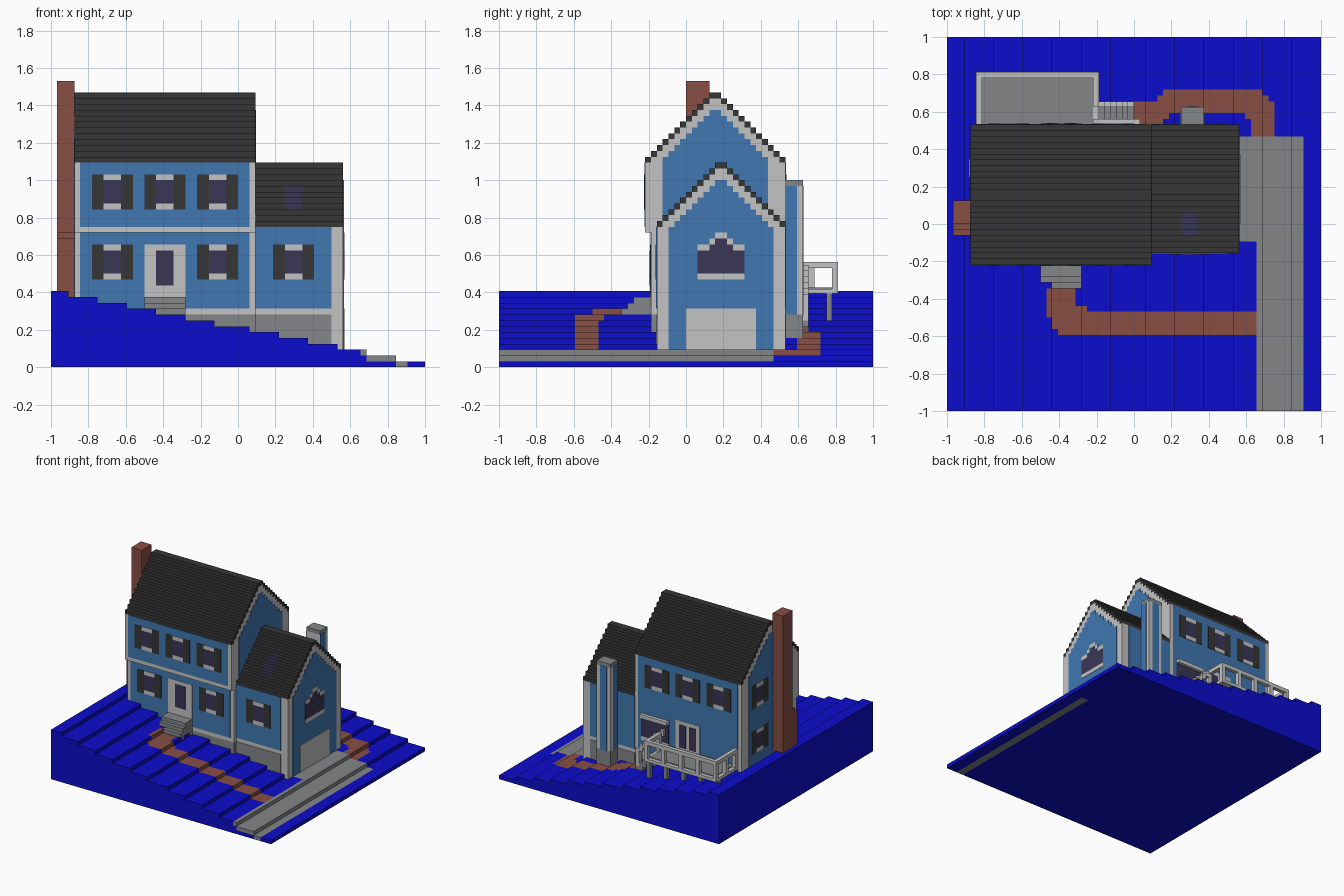
import bpy, bmesh
from mathutils import Matrix, Vector

if "Cube" in bpy.data.objects:
    bpy.data.objects.remove(bpy.data.objects["Cube"])

V = 1 / 32            # one block; all sizes below are in blocks


def lin(c):
    c /= 255
    return c / 12.92 if c <= 0.04045 else ((c + 0.055) / 1.055) ** 2.4


def material(name, *rgb):
    m = bpy.data.materials.new(name)
    col = [lin(c) for c in rgb] + [1]
    m.use_nodes = True
    m.diffuse_color = col
    m.node_tree.nodes["Principled BSDF"].inputs["Base Color"].default_value = col
    return m


MATS = {
    "lawn": material("lawn_blue", 12, 12, 204),
    "siding": material("siding_blue", 65, 119, 178),
    "trim": material("trim_white", 196, 196, 196),
    "roof": material("roof_charcoal", 54, 54, 54),
    "stone": material("stone_grey", 132, 134, 136),
    "brick": material("brick_red", 136, 78, 68),
    "glass": material("glass_purple", 58, 54, 86),
}
KEYS = list(MATS)
parts = {}


def part(name):
    return parts.setdefault(name, bmesh.new())


def box(name, mat, x0, x1, y0, y1, z0, z1):
    lo, hi = Vector((x0, y0, z0)), Vector((x1, y1, z1))
    mtx = Matrix.Translation((lo + hi) / 2 * V) @ Matrix.Diagonal([*((hi - lo) * V), 1])
    verts = bmesh.ops.create_cube(part(name), size=1, matrix=mtx)["verts"]
    for f in {f for v in verts for f in v.link_faces}:
        f.material_index = KEYS.index(mat)


def gable(name, mat, x0, x1, y0, y1, zb, ze):
    """Stepped gable profile rising one block per column, extruded along x."""
    n = (y1 - y0) // 2
    left = [(y0, zb)]
    for i in range(n):
        left += [(y0 + i, ze + i), (y0 + i + 1, ze + i)]
    right = [(y0 + y1 - y, z) for y, z in reversed(left[:-1])]
    bm = part(name)
    face = bm.faces.new([bm.verts.new((x0 * V, y * V, z * V)) for y, z in left[:-1] + right])
    ext = bmesh.ops.extrude_face_region(bm, geom=[face], use_keep_orig=True)["geom"]
    verts = [g for g in ext if isinstance(g, bmesh.types.BMVert)]
    bmesh.ops.translate(bm, verts=verts, vec=((x1 - x0) * V, 0, 0))
    for f in {face} | {f for v in verts for f in v.link_faces}:
        f.material_index = KEYS.index(mat)


# Wall planes: axis, position, outward sign
WALLS = {"front_upper": ("y", -7, -1), "front_lower": ("y", -6, -1), "wing_front": ("y", -5, -1),
         "back": ("y", 17, 1), "left": ("x", -28, -1), "wing_end": ("x", 18, 1),
         "bay_back": ("y", 20, 1), "bay_left": ("x", 8, -1), "bay_right": ("x", 12, 1)}


def plate(name, mat, wall, a0, a1, z0, z1, t=0.2):
    axis, p, s = WALLS[wall]
    d = sorted((p, p + s * t))
    if axis == "y":
        box(name, mat, a0, a1, *d, z0, z1)
    else:
        box(name, mat, *d, a0, a1, z0, z1)


def shuttered_window(wall, a, z):
    n = "shuttered_windows"
    for s in (a, a + 5):
        plate(n, "roof", wall, s, s + 2, z, z + 6)
    plate(n, "glass", wall, a + 2, a + 5, z + 1, z + 5)
    for s in (z, z + 5):
        plate(n, "trim", wall, a + 2, a + 5, s, s + 1)


def stepped_roof(name, x0, x1, y0, y1, z, sky=None):
    for i in range((y1 - y0) // 2):
        for y in (y0 + i, y1 - i - 1):
            if sky and sky[2] <= y < sky[3]:
                cuts = [(x0, sky[0], "roof"), (sky[0], sky[1], "glass"), (sky[1], x1, "roof")]
            else:
                cuts = [(x0, x1, "roof")]
            for a, b, m in cuts:
                box(name, m, a, b, y, y + 1, z + i, z + i + 1)


# Terraced ground with paving in the top layer
EDGES = [-32, -29, -24, -19, -14, -9, -4, 2, 7, 12, 17, 22, 27, 32]


def paving(x, y):
    if (21 <= x < 29 and y < 15) or (18 <= x < 21 and -3 <= y < 15):
        return "stone"
    front_low = {-15: -16, -14: -18}.get(x, -19)
    if -15 <= x < 21 and front_low <= y < (-11 if x < -10 else -14 if x < -8 else -15):
        return "brick"
    top = 21 if x < 4 else 22 if x < 5 else 23 if x < 22 else 22 if x < 23 else 21
    low = 17 if x < 5 else 18 if x < 6 else 19 if x < 19 else 18 if x < 20 else 15
    return "brick" if 0 <= x < 24 and low <= y < top else "lawn"


def runs(x):
    out = []
    for y in range(-32, 32):
        m = paving(x, y)
        if out and out[-1][2] == m:
            out[-1][1] = y + 1
        else:
            out.append([y, y + 1, m])
    return out


for k, (a, b) in enumerate(zip(EDGES, EDGES[1:])):
    h = 13 - k
    if h > 1:
        box("ground", "lawn", a, b, -32, 32, 0, h - 1)
    x = a
    while x < b:
        e = x + 1
        while e < b and runs(e) == runs(x):
            e += 1
        for y0, y1, m in runs(x):
            box("ground", m, x, e, y0, y1, h - 1, h)
        x = e

# Main house: foundation, lower storey, overhanging upper storey, roof
box("main_foundation", "stone", -28, 3, -6, 17, 3, 9)
box("main_lower_walls", "trim", -28, 3, -6, 17, 9, 23)
gable("main_upper_walls", "trim", -28, 3, -7, 17, 23, 35)
stepped_roof("main_roof", -28, 3, -7, 17, 35)
plate("main_siding", "siding", "front_lower", -27, 2, 10, 23, 0.1)
plate("main_siding", "siding", "front_upper", -27, 2, 24, 35, 0.1)
plate("main_siding", "siding", "back", -27, 2, 10, 35, 0.1)
gable("main_siding", "siding", -28.1, -28, -4, 14, 10, 36)
gable("main_siding", "siding", 3, 3.1, -4, 14, 24, 36)

# Garage wing
gable("wing_walls", "trim", 3, 18, -5, 17, 3, 24)
stepped_roof("wing_roof", 3, 18, -5, 17, 24, sky=(8, 11, -2, 2))
gable("wing_siding", "siding", 18, 18.1, -3, 15, 3, 24)
for w in ("wing_front", "back"):
    plate("wing_siding", "siding", w, 3, 16, 10, 24, 0.1)
    plate("wing_foundation", "stone", w, 3, 16, 3, 9, 0.1)
plate("garage_door", "trim", "wing_end", 0, 12, 3, 10)

# Arched window over the garage door
for a0, a1, z0, z1, m in [(2, 10, 15, 16, "trim"), (2, 10, 16, 20, "glass"), (4, 8, 20, 21, "glass"),
                          (5, 7, 21, 22, "glass"), (2, 4, 20, 21, "trim"), (8, 10, 20, 21, "trim"),
                          (4, 5, 21, 22, "trim"), (7, 8, 21, 22, "trim"), (5, 7, 22, 23, "trim")]:
    plate("arched_window", m, "wing_end", a0, a1, z0, z1)

# Shuttered windows
for x in (-25, -16, -7):
    shuttered_window("front_upper", x, 27)
    shuttered_window("back", x, 27)
for x in (-25, -7):
    shuttered_window("front_lower", x, 15)
shuttered_window("wing_front", 6, 15)
for z in (15, 27):
    shuttered_window("left", 6, z)

# Front door and steps
plate("front_door", "trim", "front_lower", -16, -9, 10, 21)
plate("front_door", "glass", "front_lower", -14, -11, 14, 20, 0.28)
for y, z in ((-9, 12), (-10, 11), (-11, 10)):
    box("front_steps", "stone", -16, -9, y, -6 if z == 12 else y + 1, 8, z)

# Back door and kitchen window
plate("back_door", "trim", "back", -16, -9, 13, 21)
for x in (-15, -12):
    plate("back_door", "glass", "back", x, x + 2, 14, 20, 0.28)
plate("kitchen_window", "glass", "back", -7, 1, 14, 19)
plate("kitchen_window", "trim", "back", -7, 1, 13, 14)
plate("kitchen_window", "trim", "back", -7, 1, 19, 20, 1)

# Brick chimney with stepped shoulder
for y0, y1, z in ((0, 4, 49), (-1, 0, 23), (-2, -1, 22)):
    box("chimney", "brick", -31, -28, y0, y1, 8, z)

# Flue bay behind the wing
box("flue_bay", "stone", 8, 12, 17, 20, 3, 9)
box("flue_bay", "trim", 8, 12, 17, 20, 9, 31)
box("flue_bay", "stone", 8, 12, 17, 20, 31, 32)
plate("flue_bay", "siding", "bay_back", 9, 11, 9, 31, 0.1)
for w in ("bay_left", "bay_right"):
    plate("flue_bay", "siding", w, 17, 19, 9, 31, 0.1)

# Deck with railing and supports
box("deck_floor", "trim", -27, -6, 17, 26, 12.6, 13.4)
box("deck_floor", "stone", -26, -7, 17, 25, 13.4, 13.6)
for r in ((-27, -6, 25, 26), (-27, -26, 17, 25), (-7, -6, 20, 25)):
    box("deck_railing", "trim", *r, 17, 18)
for x in (-27, -22, -17, -12, -7):
    box("deck_railing", "trim", x, x + 1, 25, 26, 13.4, 17)
    box("deck_supports", "stone", x, x + 1, 24, 25, 7, 12.6)
for x, y in ((-27, 17), (-27, 21), (-7, 20)):
    box("deck_railing", "trim", x, x + 1, y, y + 1, 13.4, 17)

# Deck stairs with sloping rails
for i in range(6):
    x = -6 + i
    box("deck_stairs", "stone", x, x + 1, 17, 21, 11 - i if i < 4 else 7, 13 - i)
    for y in (17, 20):
        box("deck_stair_rails", "trim", x, x + 1, y, y + 1, 16 - i, 17.5 - i)
        if i == 5:
            box("deck_stair_rails", "trim", x, x + 1, y, y + 1, 8, 11)

# Turn the collected parts into objects
for name, bm in parts.items():
    bmesh.ops.recalc_face_normals(bm, faces=bm.faces)
    mesh = bpy.data.meshes.new(name)
    used = sorted({f.material_index for f in bm.faces})
    for f in bm.faces:
        f.material_index = used.index(f.material_index)
    bm.to_mesh(mesh)
    bm.free()
    for i in used:
        mesh.materials.append(MATS[KEYS[i]])
    bpy.context.collection.objects.link(bpy.data.objects.new(name, mesh))
